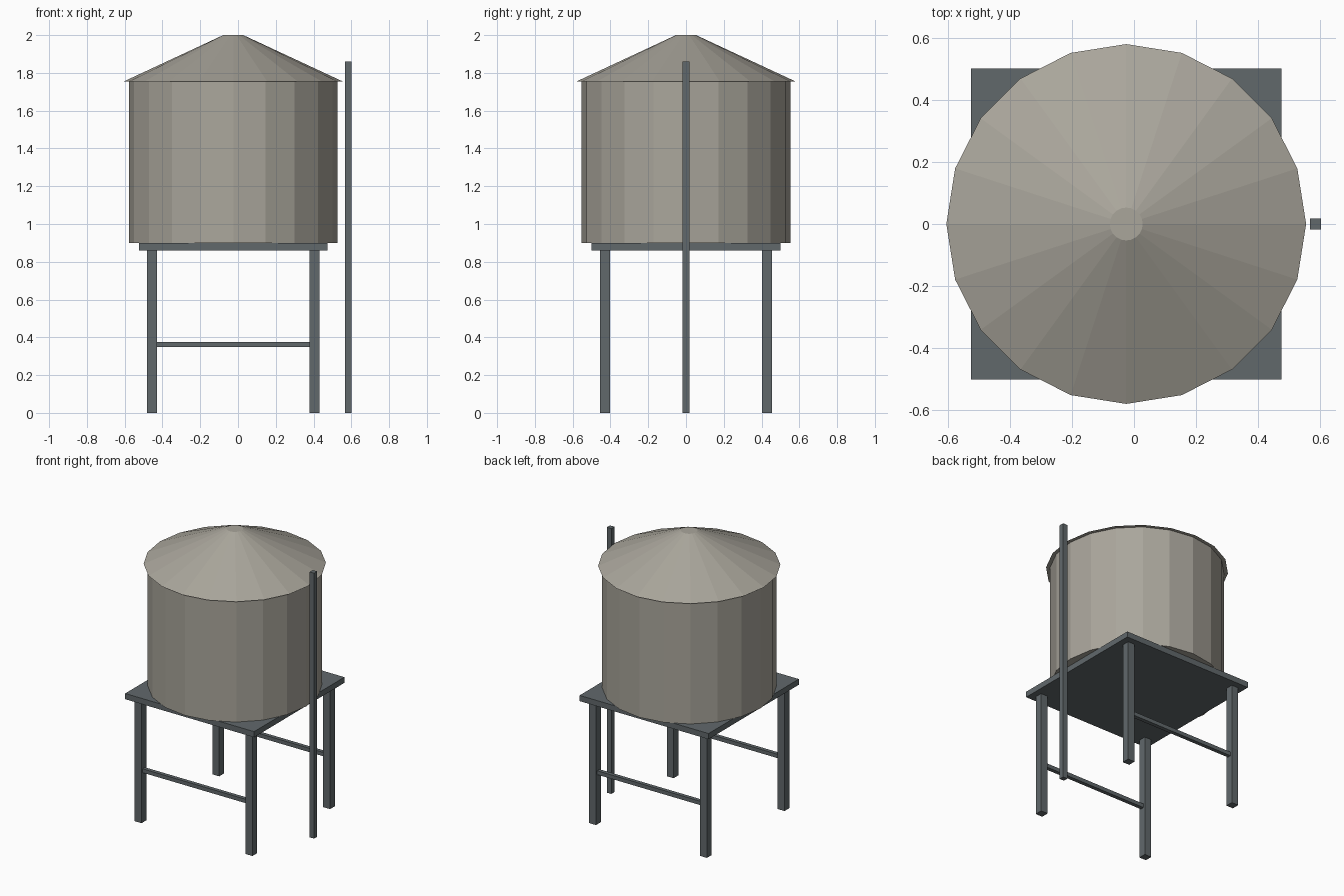
import bpy

if "Cube" in bpy.data.objects:
    bpy.data.objects.remove(bpy.data.objects["Cube"])

CX = -0.025  # tower axis; the side pipe offsets the overall centre


def material(name, rgb):
    mat = bpy.data.materials.new(name)
    mat.diffuse_color = (*rgb, 1)
    mat.use_nodes = True
    mat.node_tree.nodes["Principled BSDF"].inputs["Base Color"].default_value = mat.diffuse_color
    return mat


TANK = material("tank_paint", (0.40, 0.38, 0.33))
STEEL = material("dark_steel", (0.12, 0.14, 0.148))


def finish(name, mat):
    obj = bpy.context.object
    obj.name = obj.data.name = name
    obj.data.materials.append(mat)
    return obj


def box(name, lo, hi):
    centre = [(a + b) / 2 for a, b in zip(lo, hi)]
    bpy.ops.mesh.primitive_cube_add(size=1, location=centre)
    obj = finish(name, STEEL)
    for v in obj.data.vertices:
        v.co = [c * (b - a) for c, a, b in zip(v.co, lo, hi)]
    return obj


def frustum(name, r_bottom, r_top, z0, z1):
    bpy.ops.mesh.primitive_cone_add(vertices=20, radius1=r_bottom, radius2=r_top,
                                    depth=z1 - z0, location=(CX, 0, (z0 + z1) / 2))
    return finish(name, TANK)


# Tank and conical roof with a small flat top
frustum("tank_body", 0.553, 0.553, 0.90, 1.755)
frustum("tank_roof", 0.579, 0.053, 1.755, 2.0)

# Square platform
box("platform", (CX - 0.5, -0.5, 0.86), (CX + 0.5, 0.5, 0.90))

# Four legs, with a cross brace on the front and back
LEG, H = 0.43, 0.0265
for side, sy in (("front", -1), ("back", 1)):
    y = sy * LEG
    for hand, sx in (("left", -1), ("right", 1)):
        x = CX + sx * LEG
        box(f"{side}_{hand}_leg", (x - H, y - H, 0), (x + H, y + H, 0.86))
    box(f"{side}_brace", (CX - LEG, y - 0.0135, 0.349), (CX + LEG, y + 0.0135, 0.376))

# Vertical side pipe
box("side_pipe", (0.567, -0.0175, 0), (0.602, 0.0175, 1.86))
